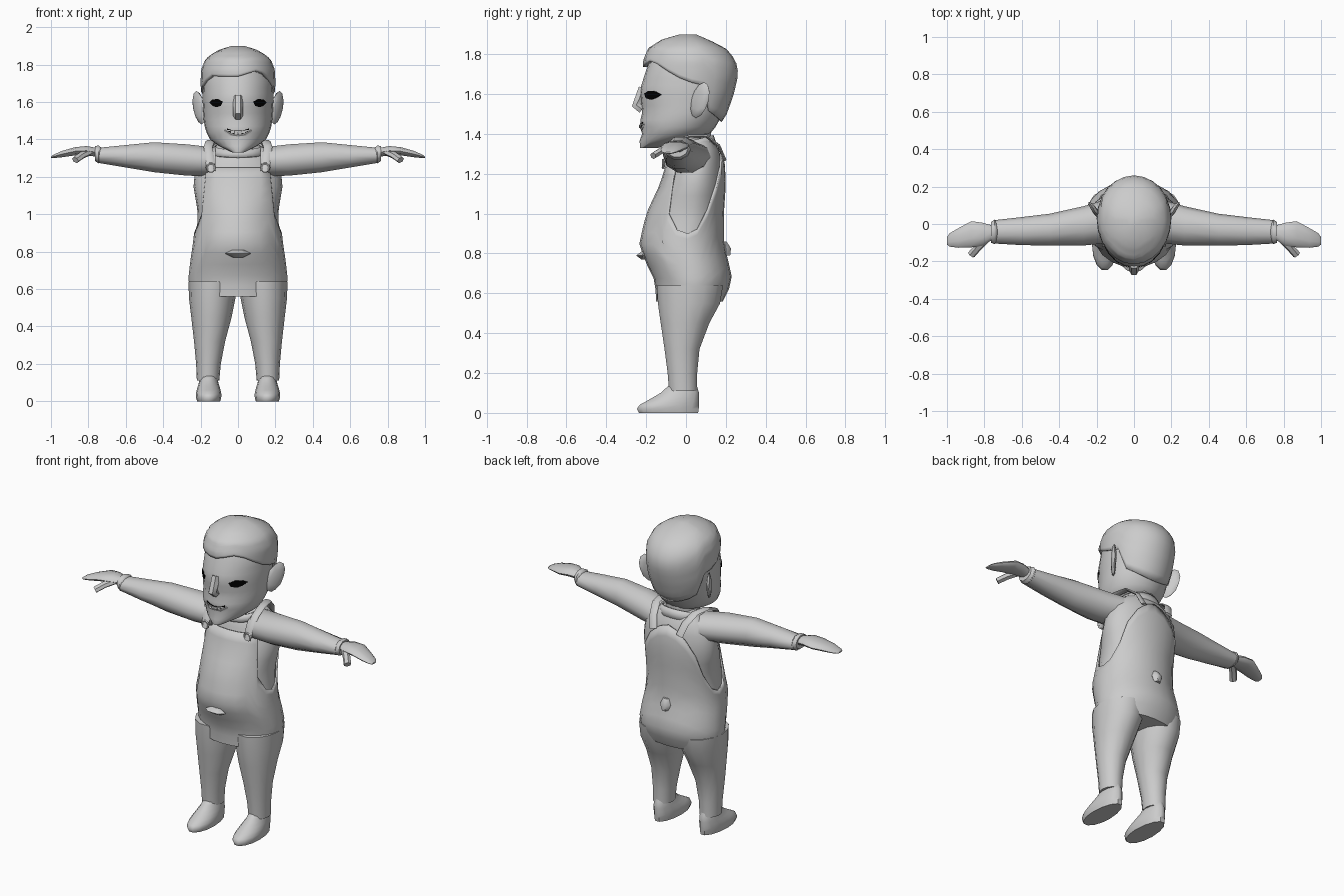
import bpy, bmesh, math
from mathutils import Vector
from mathutils.bvhtree import BVHTree

if "Cube" in bpy.data.objects:
    bpy.data.objects.remove(bpy.data.objects["Cube"], do_unlink=True)


def material(name, v):
    m = bpy.data.materials.new(name)
    m.use_nodes = True
    m.diffuse_color = (v, v, v, 1)
    m.node_tree.nodes["Principled BSDF"].inputs["Base Color"].default_value = (v, v, v, 1)
    return m


GREY = material("plain grey", 0.6)
BLACK = material("eye black", 0.0)


def finish(name, bm, mat=GREY, angle=50, thick=0):
    bmesh.ops.recalc_face_normals(bm, faces=bm.faces)
    me = bpy.data.meshes.new(name)
    bm.to_mesh(me)
    bm.free()
    ob = bpy.data.objects.new(name, me)
    bpy.context.collection.objects.link(ob)
    me.materials.append(mat)
    if thick:
        sol = ob.modifiers.new("thickness", "SOLIDIFY")
        sol.thickness, sol.offset = thick, -1
    bpy.ops.object.select_all(action="DESELECT")
    ob.select_set(True)
    bpy.context.view_layer.objects.active = ob
    bpy.ops.object.shade_smooth_by_angle(angle=math.radians(angle))
    return ob


def skin(name, rings, caps=(True, True), **kw):
    """Bridge a list of point rings."""
    bm = bmesh.new()
    rows = [[bm.verts.new(p) for p in r] for r in rings]
    n = len(rows[0])
    for a, b in zip(rows, rows[1:]):
        for i in range(n):
            j = (i + 1) % n
            bm.faces.new((a[i], a[j], b[j], b[i]))
    for row, cap in zip((rows[0], rows[-1]), caps):
        if cap:
            bm.faces.new(row)
    return finish(name, bm, **kw)


def lerp_table(table, t):
    """Interpolate rows of (key, values...) at key t."""
    t = min(max(t, table[0][0]), table[-1][0])
    for a, b in zip(table, table[1:]):
        if t <= b[0]:
            f = (t - a[0]) / (b[0] - a[0])
            return [p + (q - p) * f for p, q in zip(a[1:], b[1:])]


def shell(name, sections, low, high, rows=10, n=24, grow=0.0, **kw):
    """Upright skin over (z, half width, front, middle, back) sections,
    between two edge heights given as functions of direction."""
    rings = []
    for k in range(rows + 1):
        ring = []
        for i in range(n):
            a = 2 * math.pi * i / n
            c, s = math.cos(a), math.sin(a)
            z = low(c, s) + (high(c, s) - low(c, s)) * k / rows
            w, f, m, b = lerp_table(sections, z)
            depth = (b - m if s > 0 else m - f) + grow
            ring.append(((w + grow) * c, m + depth * s, z))
        rings.append(ring)
    return skin(name, rings, **kw)


def tube(name, axis, stations, side=1, n=10, **kw):
    """Tube along x or z through (x, y, z, radius, radius) stations."""
    rings = []
    for x, y, z, r, q in stations:
        ring = []
        for i in range(n):
            a = 2 * math.pi * i / n
            u, v = r * math.cos(a), q * math.sin(a)
            p = (x, y + u, z + v) if axis == "x" else (x + u, y + v, z)
            ring.append((p[0] * side, p[1], p[2]))
        rings.append(ring)
    return skin(name, rings, **kw)


def strip(name, points, radius, flat=1.0, side=1):
    """Small closed tube following a free path."""
    pts = [Vector((p[0] * side, p[1], p[2])) for p in points]
    rings = []
    for i, p in enumerate(pts):
        d = (pts[min(i + 1, len(pts) - 1)] - pts[max(i - 1, 0)]).normalized()
        u = Vector((1, 0, 0))
        u = (u - d * u.dot(d)).normalized()
        v = d.cross(u)
        rings.append([p + u * radius * math.cos(k * math.pi / 3)
                      + v * radius * flat * math.sin(k * math.pi / 3) for k in range(6)])
    return skin(name, rings)


def flat(z):
    return lambda c, s: z


# Torso: shirt inside dungarees with scooped armholes
TORSO = [(0.56, 0.255, -0.15, 0.03, 0.185), (0.66, 0.265, -0.155, 0.03, 0.235),
         (0.75, 0.255, -0.2, 0.02, 0.215), (0.85, 0.24, -0.235, 0, 0.19),
         (1.0, 0.225, -0.2, 0.03, 0.19), (1.15, 0.25, -0.13, 0.05, 0.2),
         (1.25, 0.24, -0.1, 0.06, 0.195), (1.33, 0.19, -0.08, 0.07, 0.175),
         (1.38, 0.11, -0.04, 0.08, 0.14)]
SCOOP = [(-1, 1.25), (-0.7, 1.25), (-0.5, 1.0), (-0.2, 0.9), (0.2, 0.9),
         (0.5, 1.02), (0.8, 1.2), (1, 1.31)]
shell("shirt", TORSO, flat(0.8), flat(1.38), grow=-0.012)
shell("dungarees", TORSO, flat(0.56), lambda c, s: lerp_table(SCOOP, s)[0],
      caps=(True, False), thick=0.01, rows=12)

# Neck and collar
tube("neck", "z", [(0, 0.03, 1.28, 0.1, 0.1), (0, 0.03, 1.45, 0.09, 0.1)])
COLLAR = [(1.3, 0.16, -0.1, 0.04, 0.17), (1.42, 0.11, -0.07, 0.04, 0.13)]
shell("collar", COLLAR, lambda c, s: 1.325 + 0.02 * s, lambda c, s: 1.37 + 0.025 * s,
      rows=2, caps=(False, False), thick=0.012)

# Head
HEAD = [(1.33, 0.03, -0.23, -0.2, -0.14), (1.36, 0.095, -0.235, -0.12, -0.03),
        (1.4, 0.15, -0.22, -0.05, 0.12), (1.45, 0.175, -0.235, -0.02, 0.16),
        (1.5, 0.183, -0.22, 0, 0.18), (1.62, 0.19, -0.232, 0.02, 0.225),
        (1.72, 0.185, -0.2, 0.02, 0.24), (1.82, 0.15, -0.16, 0.03, 0.18)]
head = shell("head", HEAD, flat(1.33), flat(1.82), rows=14)
strip("nose", [(0, -0.215, 1.63), (0, -0.235, 1.575), (0, -0.25, 1.545), (0, -0.22, 1.525)], 0.026)

# Hair cap with a swept fringe
HAIR = [(1.4, 0.13, -0.1, 0, 0.14), (1.5, 0.175, -0.2, 0.02, 0.205),
        (1.6, 0.195, -0.22, 0.03, 0.24), (1.7, 0.2, -0.215, 0.03, 0.263),
        (1.77, 0.198, -0.215, 0.03, 0.25), (1.83, 0.175, -0.19, 0.02, 0.2),
        (1.875, 0.115, -0.12, 0.02, 0.11), (1.9, 0.035, -0.03, 0.02, 0.05)]
HAIRLINE = [(-1, 1.735), (-0.7, 1.74), (-0.4, 1.7), (-0.1, 1.66), (0.25, 1.65),
            (0.45, 1.52), (1, 1.46)]


def hairline(c, s):
    sweep = 0.03 * math.exp(-((c - 0.45) / 0.25) ** 2) if s < 0 else 0
    return lerp_table(HAIRLINE, s)[0] + sweep


shell("hair", HAIR, hairline, flat(1.9), rows=12, caps=(False, True), thick=0.02)

# Eyes and mouth: thin plates laid on the face
face = BVHTree.FromObject(head, bpy.context.evaluated_depsgraph_get())


def face_plate(name, outline, mat, lift):
    bm = bmesh.new()
    verts = []
    for x, z in outline:
        hit = face.ray_cast(Vector((x, -1, z)), Vector((0, 1, 0)))[0]
        verts.append(bm.verts.new(hit + Vector((0, -lift, 0))))
    base = bm.faces.new(verts)
    ext = bmesh.ops.extrude_face_region(bm, geom=[base])["geom"]
    bmesh.ops.translate(bm, vec=(0, 0.007, 0),
                        verts=[g for g in ext if isinstance(g, bmesh.types.BMVert)])
    finish(name, bm, mat, angle=20)


EYE = [(-0.037, 0.003), (-0.02, 0.02), (0.01, 0.022), (0.036, 0.008),
       (0.025, -0.014), (0, -0.022), (-0.02, -0.014)]
for side, tag in ((1, "left"), (-1, "right")):
    face_plate(tag + "_eye", [(side * (0.117 - x), 1.594 + z) for x, z in EYE], BLACK, 0.006)

arc = [-0.06 + 0.02 * i for i in range(7)]
smile = [(x, 1.447 + 3.5 * x * x) for x in arc]
face_plate("mouth", smile + [(x, 1.427 + 6 * x * x) for x in reversed(arc)], BLACK, 0.004)
for i in range(6):
    x = -0.05 + 0.02 * i
    z = 1.444 + 3 * x * x
    h = 0.015 - 3 * x * x
    face_plate("tooth", [(x - 0.009, z), (x + 0.009, z), (x + 0.008, z - h), (x - 0.008, z - h)],
               GREY, 0.007)
strip("lower_lip", [(0.07 * t, -0.226 + 0.022 * t * t, 1.418 + 0.03 * t * t)
                    for t in (-1, -0.5, 0, 0.5, 1)], 0.009)

# Paired parts
for side, tag in ((1, "left_"), (-1, "right_")):
    # Ear
    bm = bmesh.new()
    bmesh.ops.create_icosphere(bm, subdivisions=2, radius=1)
    for v in bm.verts:
        x, y, z = v.co
        v.co = (side * (0.208 + 0.018 * x + 0.028 * y + 0.014 * z),
                0.07 + 0.045 * y + 0.02 * z, 1.57 + 0.09 * z)
    finish(tag + "ear", bm)

    # Sleeve, cuff, hand and thumb
    tube(tag + "sleeve", "x", [(0.12, 0.02, 1.28, 0.12, 0.08), (0.27, -0.01, 1.29, 0.105, 0.088),
                               (0.45, -0.03, 1.305, 0.085, 0.084), (0.6, -0.038, 1.31, 0.075, 0.063),
                               (0.75, -0.042, 1.315, 0.062, 0.042)], side)
    tube(tag + "cuff", "x", [(0.73, -0.042, 1.318, 0.05, 0.04), (0.745, -0.042, 1.32, 0.066, 0.05),
                             (0.765, -0.045, 1.325, 0.055, 0.042)], side)
    tube(tag + "hand", "x", [(0.75, -0.045, 1.33, 0.035, 0.025), (0.81, -0.055, 1.34, 0.062, 0.026),
                             (0.87, -0.055, 1.337, 0.07, 0.023), (0.94, -0.075, 1.322, 0.052, 0.018),
                             (0.985, -0.085, 1.31, 0.036, 0.01), (1.0, -0.09, 1.305, 0.02, 0.004)], side)
    strip(tag + "thumb", [(0.79, -0.08, 1.335), (0.835, -0.125, 1.315), (0.87, -0.165, 1.29)],
          0.022, 0.8, side)

    # Trouser leg, hem and shoe
    tube(tag + "leg", "z", [(0.134, 0.02, 0.64, 0.131, 0.17), (0.138, 0.015, 0.55, 0.124, 0.16),
                            (0.142, -0.005, 0.45, 0.108, 0.125), (0.152, -0.02, 0.32, 0.083, 0.09),
                            (0.158, -0.018, 0.2, 0.066, 0.076), (0.16, -0.015, 0.11, 0.06, 0.072)],
         side, n=14)
    SHOE = [(0.0, 0.062, -0.24, -0.1, 0.065), (0.03, 0.07, -0.255, -0.12, 0.07),
            (0.06, 0.064, -0.2, -0.08, 0.07), (0.1, 0.052, -0.13, -0.03, 0.068),
            (0.14, 0.042, -0.085, -0.02, 0.055)]
    shoe = shell(tag + "shoe", SHOE, flat(0), flat(0.14), rows=7, n=14)
    shoe.location.x = 0.157 * side

    # Shoulder strap and buckle
    strip(tag + "strap", [(0.09, 0.195, 1.27), (0.11, 0.165, 1.34), (0.135, 0.1, 1.39),
                          (0.15, 0.02, 1.39), (0.16, -0.06, 1.36), (0.15, -0.1, 1.29),
                          (0.145, -0.115, 1.23)], 0.024, 0.35, side)
    bpy.ops.mesh.primitive_torus_add(major_segments=10, minor_segments=5, major_radius=0.022,
                                     minor_radius=0.006, location=(0.145 * side, -0.115, 1.25),
                                     rotation=(math.pi / 2, 0, 0))
    buckle = bpy.context.object
    buckle.name = tag + "buckle"
    buckle.data.materials.append(GREY)

# Front pocket lip and back patch
tube("front_pocket", "z", [(0, -0.215, 0.77, 0.03, 0.01), (0, -0.22, 0.79, 0.07, 0.035),
                           (0, -0.215, 0.81, 0.03, 0.01)], n=6)
tube("back_patch", "z", [(0, 0.2, 0.79, 0.02, 0.025), (0, 0.2, 0.825, 0.035, 0.03),
                         (0, 0.195, 0.86, 0.02, 0.01)], n=6)
